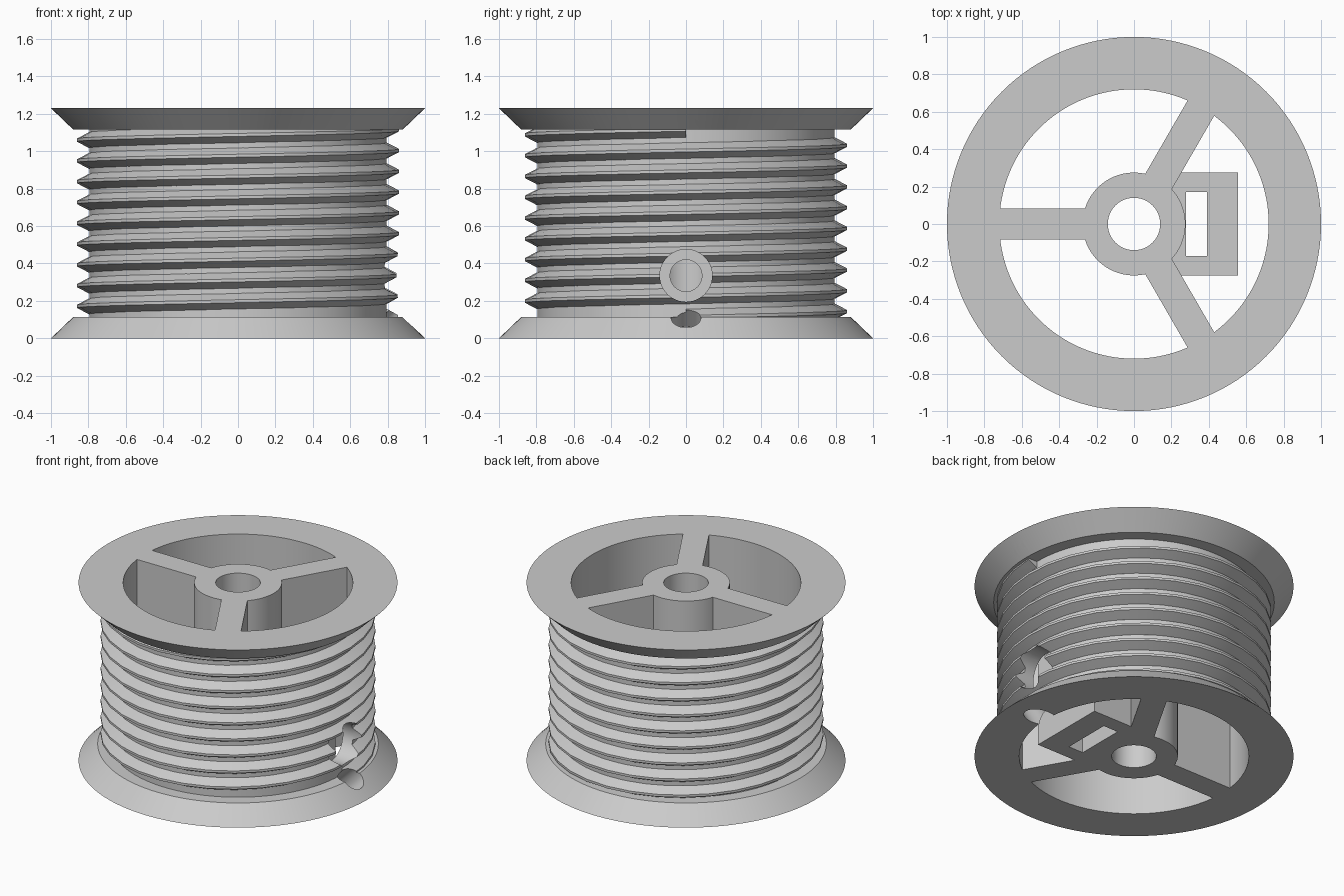
import bpy, bmesh
from math import pi, cos, sin, radians
from mathutils import Matrix

if "Cube" in bpy.data.objects:
    bpy.data.objects.remove(bpy.data.objects["Cube"])

grey = bpy.data.materials.new("plain_grey")
grey.use_nodes = True
grey.diffuse_color = (0.6, 0.6, 0.6, 1)
grey.node_tree.nodes["Principled BSDF"].inputs["Base Color"].default_value = (0.6, 0.6, 0.6, 1)

HEIGHT, FLANGE = 1.23, 0.115
HOLE_Z = 0.335


def finish(name, bm):
    bmesh.ops.recalc_face_normals(bm, faces=bm.faces)
    mesh = bpy.data.meshes.new(name)
    bm.to_mesh(mesh)
    bm.free()
    ob = bpy.data.objects.new(name, mesh)
    mesh.materials.append(grey)
    bpy.context.collection.objects.link(ob)
    return ob


def skin(bm, rings, closed):
    """Join successive closed rings of vertices with quads."""
    n = len(rings[0])
    for i in range(len(rings) if closed else len(rings) - 1):
        a, b = rings[i], rings[(i + 1) % len(rings)]
        for j in range(n):
            k = (j + 1) % n
            bm.faces.new((a[j], a[k], b[k], b[j]))


def lathe(name, profile, steps=128):
    bm = bmesh.new()
    rings = []
    for i in range(steps):
        t = 2 * pi * i / steps
        rings.append([bm.verts.new((r * cos(t), r * sin(t), z)) for r, z in profile])
    skin(bm, rings, True)
    return finish(name, bm)


def box(name, x0, x1, half_y, z0, z1, turn=0):
    bm = bmesh.new()
    bmesh.ops.create_cube(bm, size=1)
    for v in bm.verts:
        v.co.x = x0 if v.co.x < 0 else x1
        v.co.y *= 2 * half_y
        v.co.z = z0 if v.co.z < 0 else z1
    bm.transform(Matrix.Rotation(radians(turn), 4, 'Z'))
    return finish(name, bm)


def rod(name, radius, length, centre, tilt):
    """Cylinder in the xz plane, tilted from vertical about y."""
    bm = bmesh.new()
    bmesh.ops.create_cone(bm, cap_ends=True, segments=48, radius1=radius, radius2=radius, depth=length)
    bm.transform(Matrix.Translation(centre) @ Matrix.Rotation(radians(tilt), 4, 'Y'))
    return finish(name, bm)


def activate(ob):
    bpy.ops.object.select_all(action='DESELECT')
    ob.select_set(True)
    bpy.context.view_layer.objects.active = ob


def cut(ob, cutters):
    activate(ob)
    for c in cutters:
        mod = ob.modifiers.new("cut", 'BOOLEAN')
        mod.operation = 'DIFFERENCE'
        mod.solver = 'EXACT'
        mod.object = c
        bpy.ops.object.modifier_apply(modifier=mod.name)


# Drum wall with a bevelled flange at each end
half = [(1.0, 0), (0.88, FLANGE), (0.795, FLANGE)]
outer = half + [(r, HEIGHT - z) for r, z in reversed(half)]
drum = lathe("drum_with_flanges", [(0.72, 0)] + outer + [(0.72, HEIGHT)])

# Helical ridge that guides the line
TURNS, STEPS = 9, 32
section = [(0.77, -0.042), (0.797, -0.042), (0.862, -0.008),
           (0.862, 0.008), (0.797, 0.042), (0.77, 0.042)]
bm = bmesh.new()
rings = []
for i in range(TURNS * STEPS + 1):
    t = 2 * pi * i / STEPS
    z = FLANGE + (HEIGHT - 2 * FLANGE) * i / (TURNS * STEPS)
    rings.append([bm.verts.new((r * cos(t), r * sin(t), z + dz)) for r, dz in section])
skin(bm, rings, False)
bm.faces.new(rings[0])
bm.faces.new(rings[-1])
thread = finish("spiral_ridge", bm)

# Hub, spokes and the nut block
hub = lathe("hub", [(0.14, 0), (0.275, 0), (0.275, HEIGHT), (0.14, HEIGHT)], 96)
spokes = [box("spoke_%d" % a, 0.2, 0.74, 0.082, 0, HEIGHT, a) for a in (60, 180, 300)]
block = box("nut_block", 0.2, 0.555, 0.275, 0, 0.62)

# Cutters: access hole, screw hole, nut slot and slanted line holes
access = rod("access_cutter", 0.14, 0.4, (0.8, 0, HOLE_Z), 90)
screw = rod("screw_cutter", 0.085, 0.6, (0.3, 0, HOLE_Z), 90)
slot = box("slot_cutter", 0.277, 0.39, 0.17, -0.1, 0.8)
line_top = rod("top_line_cutter", 0.08, 0.8, (0.83, 0, HEIGHT - 0.06), 135)
line_low = rod("low_line_cutter", 0.08, 0.8, (0.83, 0, 0.06), 45)

cut(drum, [access, line_top, line_low])
cut(thread, [access, line_top, line_low])
cut(block, [slot, screw])
cut(hub, [screw])
for c in (access, screw, slot, line_top, line_low):
    bpy.data.objects.remove(c)

# Smooth round surfaces, crisp edges
for ob in [drum, thread, hub, block] + spokes:
    activate(ob)
    bpy.ops.object.shade_smooth_by_angle(angle=radians(25))
